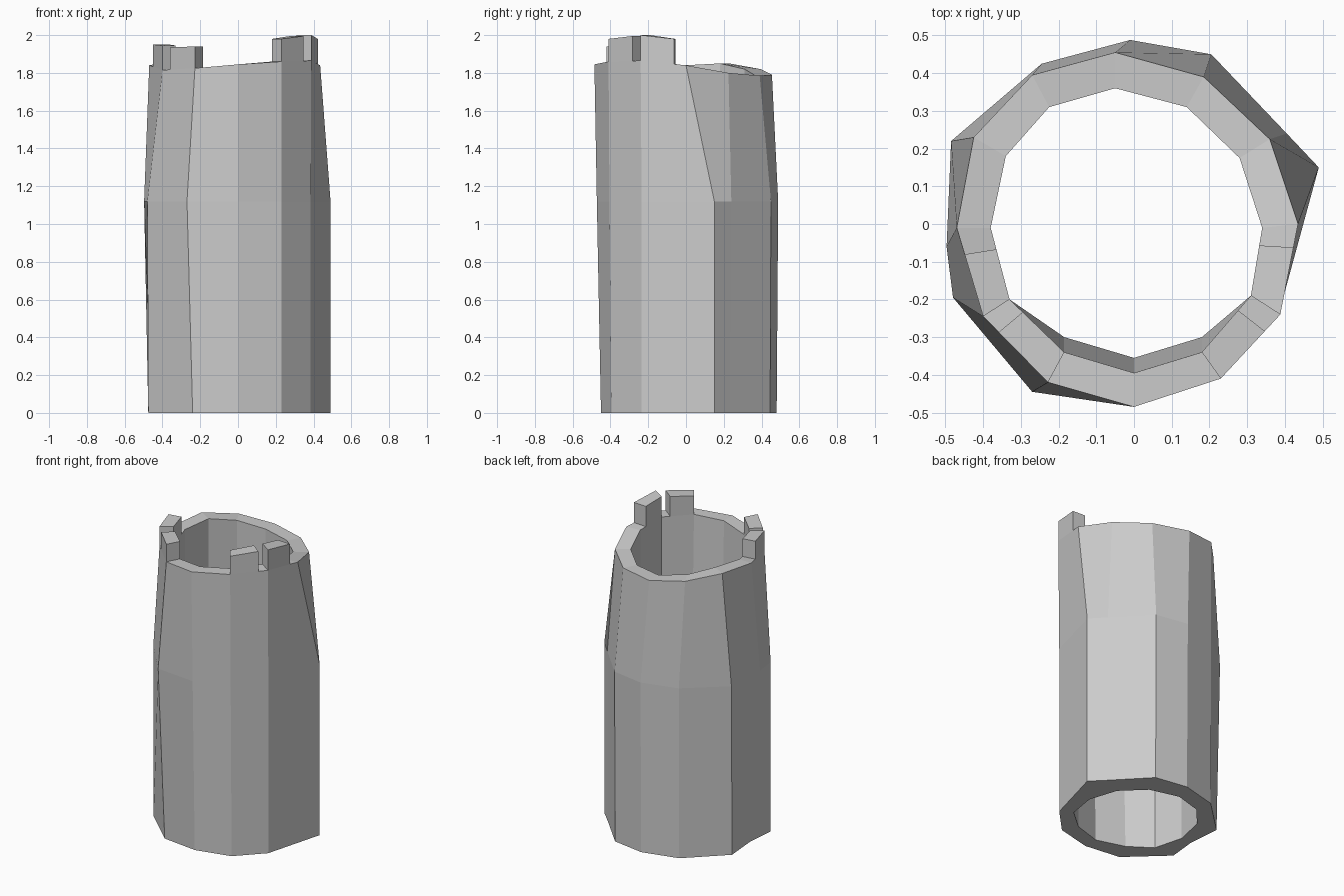
import bpy
from mathutils import Vector

if "Cube" in bpy.data.objects:
    bpy.data.objects.remove(bpy.data.objects["Cube"])


def make(name, verts, faces):
    me = bpy.data.meshes.new(name)
    me.from_pydata(verts, [], faces)
    me.update()
    ob = bpy.data.objects.new(name, me)
    bpy.context.collection.objects.link(ob)
    return ob


# Uneven twelve-sided cross-sections, clockwise from the back
base = [(-.01, .48), (.205, .445), (.405, .235), (.49, .15), (.385, -.235), (.23, -.395),
        (0, -.45), (-.24, -.42), (-.475, -.2), (-.457, -.02), (-.475, .2), (-.245, .42)]
middle = [(-.01, .488), (.205, .45), (.405, .24), (.49, .15), (.385, -.235), (.23, -.405),
          (0, -.472), (-.27, -.445), (-.48, -.195), (-.497, -.06), (-.485, .22), (-.245, .425)]
rim_out = [(-.05, .455), (.185, .39), (.36, .225), (.435, 0), (.388, -.24), (.23, -.41),
           (0, -.485), (-.228, -.42), (-.40, -.245), (-.47, -.01), (-.425, .23), (-.27, .395)]
rim_in = [(-.05, .36), (.14, .31), (.28, .175), (.34, -.01), (.31, -.19), (.18, -.34),
          (0, -.395), (-.185, -.34), (-.33, -.20), (-.38, -.01), (-.34, .18), (-.225, .31)]
rim_z = [1.79, 1.785, 1.80, 1.84, 1.865, 1.86, 1.845, 1.825, 1.815, 1.84, 1.85, 1.82]
n = len(base)

# Hollow tower wall: outside up, over the rim, inside down, closed underneath
out_pts = [Vector((x, y, z)) for (x, y), z in zip(rim_out, rim_z)]
in_pts = [Vector((x, y, z)) for (x, y), z in zip(rim_in, rim_z)]
rings = [[(x, y, 0) for x, y in base],
         [(x, y, 1.12) for x, y in middle],
         out_pts, in_pts,
         [(x, y + (.04 if y < -.25 else 0), 0) for x, y in rim_in]]
verts = [v for r in rings for v in r]
faces = []
for r in range(5):
    a, b = r * n, (r + 1) % 5 * n
    for i in range(n):
        j = (i + 1) % n
        faces.append((a + j, a + i, b + i, b + j))
make("tower_wall", verts, faces)


# Battlement blocks standing on part of one rim segment
def battlement(name, i, j, t0, t1, top0, top1):
    low = []
    for ring in (out_pts, in_pts):
        low += [ring[i].lerp(ring[j], t) for t in (t0, t1)]
    high = [Vector((p.x, p.y, z)) for p, z in zip(low, (top0, top1, top0, top1))]
    make(name, low + high, [(0, 1, 3, 2), (4, 6, 7, 5), (0, 4, 5, 1),
                            (2, 3, 7, 6), (0, 2, 6, 4), (1, 5, 7, 3)])


battlement("battlement_right_front", 5, 4, 0, .74, 1.98, 1.995)
battlement("battlement_right_side", 4, 3, 0, .74, 2.0, 1.98)
battlement("battlement_left_front", 7, 8, 0, .76, 1.94, 1.935)
battlement("battlement_left_side", 8, 9, 0, .70, 1.945, 1.95)
